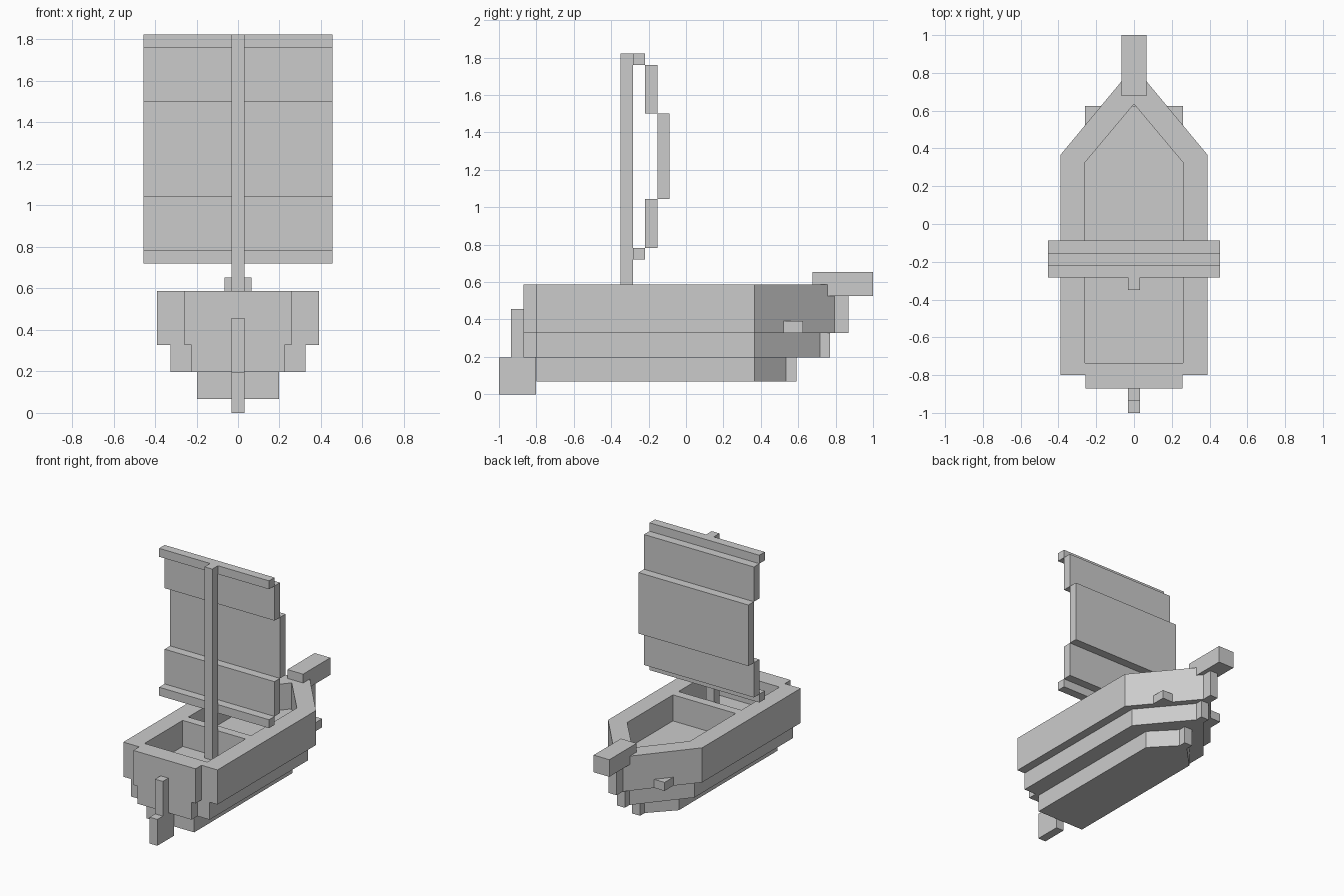
import bpy, bmesh

if "Cube" in bpy.data.objects:
    bpy.data.objects.remove(bpy.data.objects["Cube"])


def finish(name, bm):
    bmesh.ops.recalc_face_normals(bm, faces=bm.faces)
    me = bpy.data.meshes.new(name)
    bm.to_mesh(me)
    bm.free()
    ob = bpy.data.objects.new(name, me)
    bpy.context.collection.objects.link(ob)
    return ob


def box(name, half_x, y0, y1, z0, z1):
    """Box centred on x = 0."""
    bm = bmesh.new()
    bmesh.ops.create_cube(bm, size=1)
    for v in bm.verts:
        v.co = (v.co.x * 2 * half_x, (y0 + y1) / 2 + v.co.y * (y1 - y0),
                (z0 + z1) / 2 + v.co.z * (z1 - z0))
    return finish(name, bm)


def outline(half_x, stern, shoulder, apex):
    """Boat plan: square stern, straight sides, pointed bow."""
    return [(-half_x, stern), (half_x, stern), (half_x, shoulder),
            (0, apex), (-half_x, shoulder)]


def slab(name, plan, z0, z1):
    bm = bmesh.new()
    face = bm.faces.new([bm.verts.new((x, y, z0)) for x, y in plan])
    ext = bmesh.ops.extrude_face_region(bm, geom=[face], use_keep_orig=True)
    for v in ext["geom"]:
        if isinstance(v, bmesh.types.BMVert):
            v.co.z = z1
    return finish(name, bm)


def ring(name, outer, inner, z0, z1):
    bm = bmesh.new()
    loops = [[bm.verts.new((x, y, z)) for x, y in plan]
             for plan, z in ((outer, z0), (outer, z1), (inner, z1), (inner, z0))]
    n = len(outer)
    for k in range(4):
        a, b = loops[k], loops[(k + 1) % 4]
        for i in range(n):
            j = (i + 1) % n
            bm.faces.new((a[i], a[j], b[j], b[i]))
    return finish(name, bm)


# Stepped hull: two solid lower layers and a hollow upper layer
slab("hull_bottom", outline(0.197, -0.80, 0.365, 0.57), 0.068, 0.197)
slab("hull_middle", outline(0.325, -0.80, 0.365, 0.755), 0.197, 0.328)
ring("hull_sides", outline(0.39, -0.80, 0.365, 0.835),
     outline(0.26, -0.735, 0.325, 0.635), 0.328, 0.587)

# Deck whose corners poke through the bow, and the bulkhead by the mast
box("deck", 0.26, -0.77, 0.625, 0.328, 0.392)
box("bulkhead", 0.27, -0.283, -0.217, 0.36, 0.587)

# Stern boards and rudder
box("transom_upper", 0.258, -0.87, -0.76, 0.328, 0.587)
box("transom_lower", 0.225, -0.87, -0.76, 0.197, 0.328)
box("rudder_post", 0.032, -0.935, -0.86, 0.197, 0.457)
box("rudder_blade", 0.032, -1.0, -0.803, 0.0, 0.197)

# Bow stem, stepped with the hull layers, and the prow head
for i, (y0, y1, z0, z1) in enumerate([(0.48, 0.59, 0.068, 0.197),
                                      (0.65, 0.77, 0.197, 0.328),
                                      (0.72, 0.868, 0.328, 0.55)]):
    box(f"bow_stem_{i + 1}", 0.033, y0, y1, z0, z1)
box("prow_head", 0.065, 0.677, 1.0, 0.525, 0.653)

# Mast and billowing sail made of stepped panels
box("mast", 0.032, -0.35, -0.283, 0.392, 1.823)
heights = [0.72, 0.783, 1.043, 1.5, 1.76, 1.823]
for i, step in enumerate([0, 1, 2, 1, 0]):
    y = -0.283 + 0.065 * step
    box(f"sail_panel_{i + 1}", 0.455, y, y + 0.065, heights[i], heights[i + 1])
